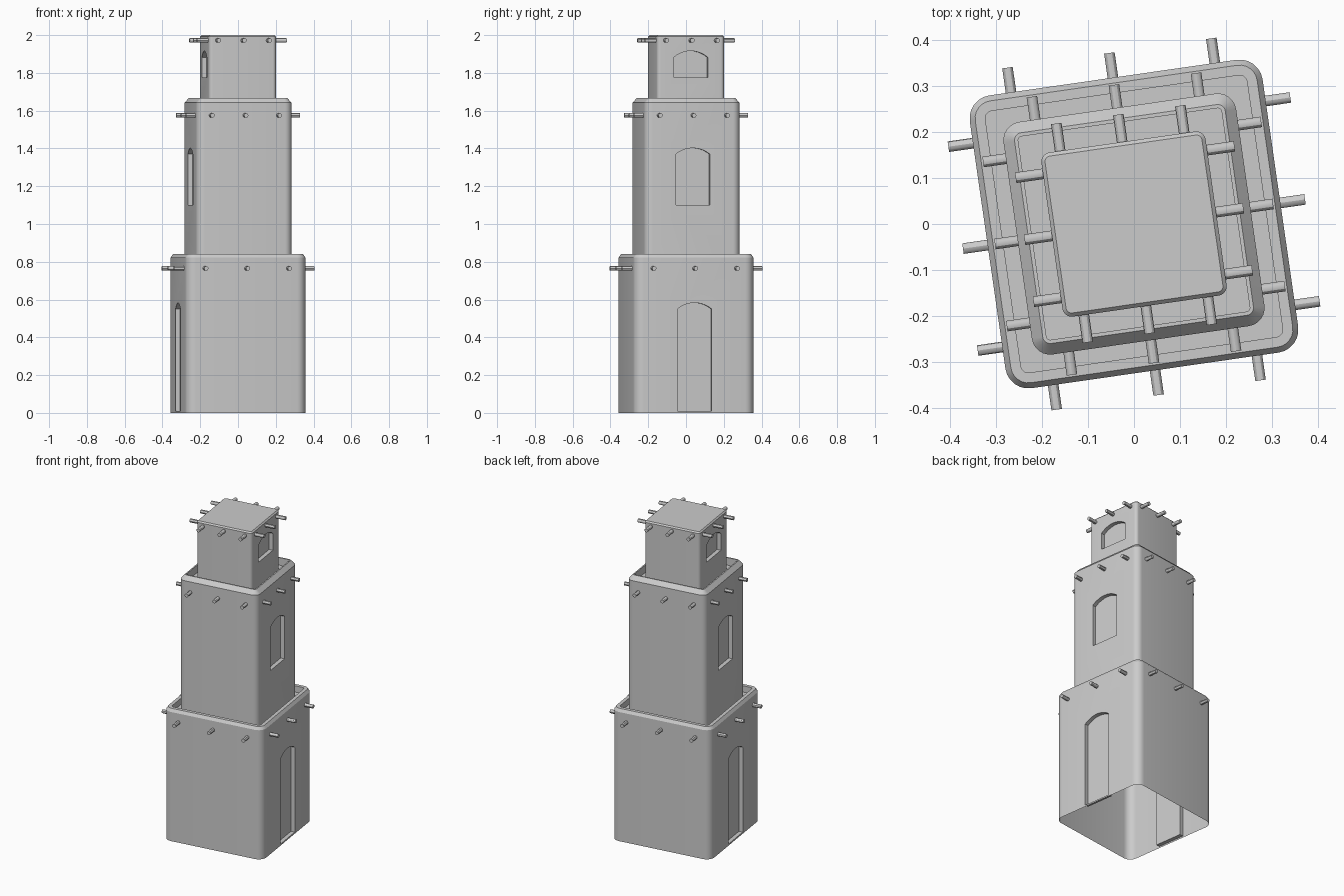
import bpy, bmesh, math
from mathutils import Matrix

if "Cube" in bpy.data.objects:
    bpy.data.objects.remove(bpy.data.objects["Cube"])

TWIST = math.radians(8.2)      # whole tower is turned slightly
SEG = 6                        # segments per rounded corner


def link(name, bm):
    bmesh.ops.recalc_face_normals(bm, faces=bm.faces[:])
    me = bpy.data.meshes.new(name)
    bm.to_mesh(me)
    bm.free()
    ob = bpy.data.objects.new(name, me)
    bpy.context.collection.objects.link(ob)
    ob.rotation_euler.z = TWIST
    return ob


def ring(bm, half, rad, z):
    # rounded square loop
    out = []
    c = half - rad
    for q, (sx, sy) in enumerate(((1, 1), (-1, 1), (-1, -1), (1, -1))):
        for i in range(SEG + 1):
            a = (q + i / SEG) * math.pi / 2
            out.append(bm.verts.new((sx * c + rad * math.cos(a),
                                     sy * c + rad * math.sin(a), z)))
    return out


def tier(name, half, rad, profile):
    # profile: (inset, z) from the base up and over the parapet to the deck
    bm = bmesh.new()
    rings = [ring(bm, half - d, max(rad - d, 0.008), z) for d, z in profile]
    for a, b in zip(rings, rings[1:]):
        for i in range(len(a)):
            j = (i + 1) % len(a)
            bm.faces.new((a[i], a[j], b[j], b[i]))
    bm.faces.new(rings[0][::-1])
    bm.faces.new(rings[-1])
    return link(name, bm)


def arch_cutter(half, z0, spring, top, depth=0.025, w=0.091):
    # shallow arched blocks on the +x and -x faces
    pts = [(-w, z0), (w, z0)]
    rise = top - spring
    R = (w * w + rise * rise) / (2 * rise)
    amax = math.asin(w / R)
    for i in range(11):
        a = amax * (1 - 2 * i / 10)
        pts.append((R * math.sin(a), top - R + R * math.cos(a)))
    bm = bmesh.new()
    for s in (1, -1):
        f = bm.faces.new([bm.verts.new((s * (half - depth), y, z)) for y, z in pts])
        ext = bmesh.ops.extrude_face_region(bm, geom=[f])
        vs = [v for v in ext["geom"] if isinstance(v, bmesh.types.BMVert)]
        bmesh.ops.translate(bm, verts=vs, vec=(s * (depth + 0.05), 0, 0))
    # extrusion keeps or drops the source face; make sure both ends are closed
    bmesh.ops.holes_fill(bm, edges=[e for e in bm.edges if e.is_boundary], sides=0)
    ob = link("opening_cutter", bm)
    ob.hide_render = True
    return ob


def finish(ob, cutter, base):
    # cut the openings, then leave the underside open
    mod = ob.modifiers.new("openings", 'BOOLEAN')
    mod.operation = 'DIFFERENCE'
    mod.solver = 'EXACT'
    mod.object = cutter
    bpy.context.view_layer.update()
    dg = bpy.context.evaluated_depsgraph_get()
    me = bpy.data.meshes.new_from_object(ob.evaluated_get(dg))
    ob.modifiers.clear()
    ob.data = me
    bpy.data.objects.remove(cutter)
    bm = bmesh.new()
    bm.from_mesh(me)
    low = [f for f in bm.faces if all(abs(v.co.z - base) < 1e-4 for v in f.verts)]
    bmesh.ops.delete(bm, geom=low, context='FACES')
    bm.to_mesh(me)
    bm.free()
    smooth(ob)


def smooth(ob):
    bpy.ops.object.select_all(action='DESELECT')
    ob.select_set(True)
    bpy.context.view_layer.objects.active = ob
    bpy.ops.object.shade_smooth_by_angle(angle=math.radians(30))


def pegs(name, half, tip, spacing, z, rad=0.0115):
    # three beam ends on each of the four sides
    bm = bmesh.new()
    inner = half - 0.03
    for side in range(4):
        for k in (-1, 0, 1):
            m = (Matrix.Rotation(side * math.pi / 2, 4, 'Z')
                 @ Matrix.Translation(((tip + inner) / 2, k * spacing, z))
                 @ Matrix.Rotation(math.pi / 2, 4, 'Y'))
            bmesh.ops.create_cone(bm, cap_ends=True, segments=12, radius1=rad,
                                  radius2=rad, depth=tip - inner, matrix=m)
    smooth(link(name, bm))


# lower tier with tall doors
ob = tier("lower_tier", 0.321, 0.05,
          [(0, 0), (0, 0.822), (0.012, 0.84), (0.034, 0.84), (0.034, 0.80)])
finish(ob, arch_cutter(0.321, 0.01, 0.55, 0.583), 0)
pegs("lower_beams", 0.321, 0.375, 0.2235, 0.765)

# middle tier with windows
ob = tier("middle_tier", 0.255, 0.04,
          [(0, 0.80), (0, 1.642), (0.024, 1.668), (0.032, 1.668), (0.032, 1.62)])
finish(ob, arch_cutter(0.255, 1.10, 1.37, 1.402), 0.80)
pegs("middle_beams", 0.255, 0.305, 0.18, 1.575)

# upper tier with small windows and flat roof
ob = tier("upper_tier", 0.18, 0.02, [(0, 1.62), (0, 1.992), (0.008, 2.0)])
finish(ob, arch_cutter(0.18, 1.775, 1.882, 1.916), 1.62)
pegs("upper_beams", 0.18, 0.24, 0.136, 1.972)
